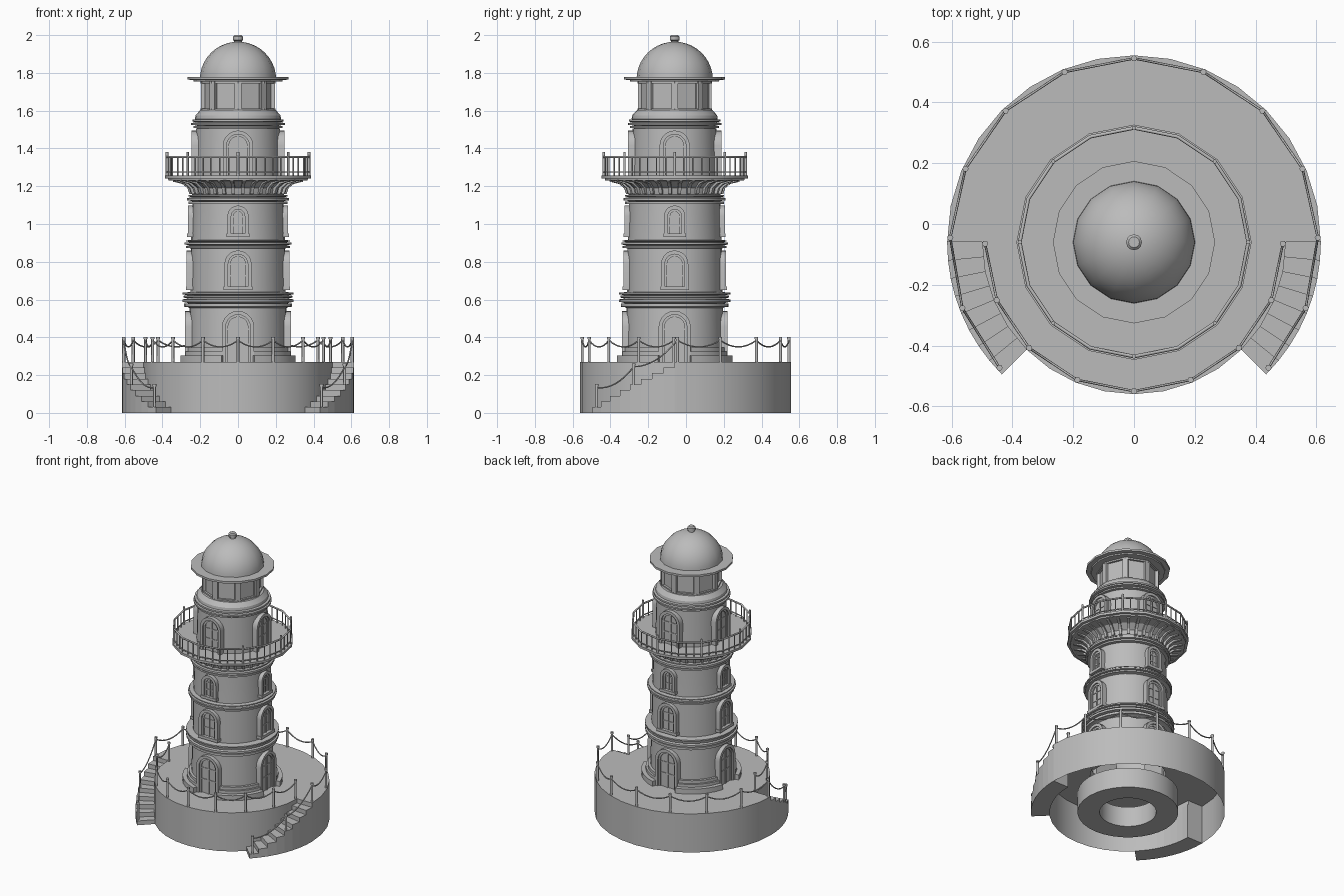
import bpy, bmesh
from math import sin, cos, pi, radians
from mathutils import Matrix, Vector

AXIS_Y = -0.06          # tower axis sits slightly forward of centre
cube = bpy.data.objects.get("Cube")
if cube:
    bpy.data.objects.remove(cube, do_unlink=True)

stone = bpy.data.materials.new("grey_stone")
stone.use_nodes = True
GREY = (0.5, 0.5, 0.5, 1)
stone.diffuse_color = GREY
stone.node_tree.nodes["Principled BSDF"].inputs["Base Color"].default_value = GREY


def polar(r, deg, z):
    return Vector((r * cos(radians(deg)), r * sin(radians(deg)), z))


def add(name, data):
    obj = bpy.data.objects.new(name, data)
    data.materials.append(stone)
    obj.location.y = AXIS_Y
    bpy.context.collection.objects.link(obj)
    return obj


def finish(name, bm, smooth=True, fix=True):
    if fix:
        bmesh.ops.recalc_face_normals(bm, faces=bm.faces)
    me = bpy.data.meshes.new(name)
    bm.to_mesh(me)
    bm.free()
    obj = add(name, me)
    if smooth:
        bpy.ops.object.select_all(action='DESELECT')
        obj.select_set(True)
        bpy.context.view_layer.objects.active = obj
        bpy.ops.object.shade_smooth_by_angle(angle=radians(30))
    return obj


def lathe(name, profile, sides=32, closed=False, smooth=True):
    """Revolve (radius, z) pairs around the tower axis."""
    bm = bmesh.new()
    pts = profile + profile[:1] if closed else profile
    vs = [bm.verts.new((max(r, 0), 0, z)) for r, z in pts]
    es = [bm.edges.new(p) for p in zip(vs, vs[1:])]
    bmesh.ops.spin(bm, geom=vs + es, axis=(0, 0, 1), cent=(0, 0, 0),
                   angle=2 * pi, steps=sides, use_duplicate=False)
    bmesh.ops.remove_doubles(bm, verts=bm.verts, dist=0.0004)
    return finish(name, bm, smooth)


def loft(bm, near, far):
    """Solid between two matching outlines."""
    a, b = [bm.verts.new(p) for p in near], [bm.verts.new(p) for p in far]
    bm.faces.new(a)
    bm.faces.new(b[::-1])
    for i in range(len(a)):
        j = (i + 1) % len(a)
        bm.faces.new((a[j], a[i], b[i], b[j]))


def sector(bm, r0, r1, a0, a1, z0, z1, n):
    angs = [a0 + (a1 - a0) * i / n for i in range(n + 1)]
    loft(bm, *[[polar(r1, a, z) for a in angs] + [polar(r0, a, z) for a in angs[::-1]]
               for z in (z0, z1)])


def slab(bm, pts, d0, d1, deg):
    """Extrude an upright (x, z) outline from depth d0 to d1, facing angle deg."""
    rot = Matrix.Rotation(radians(deg + 90), 3, 'Z')
    loft(bm, *[[rot @ Vector((x, -d, z)) for x, z in pts] for d in (d0, d1)])


def rect(x0, x1, z0, z1):
    return [(x0, z0), (x1, z0), (x1, z1), (x0, z1)]


def arch(w, z0, z1, n=10):
    return [(-w, z0)] + [(-w * cos(pi * i / n), z1 - w + w * sin(pi * i / n))
                         for i in range(n + 1)] + [(w, z0)]


def tubes(name, paths, radius, cyclic=False):
    cu = bpy.data.curves.new(name, 'CURVE')
    cu.dimensions = '3D'
    cu.bevel_depth, cu.bevel_resolution, cu.use_fill_caps = radius, 1, True
    for path in paths:
        sp = cu.splines.new('POLY')
        sp.points.add(len(path) - 1)
        sp.use_cyclic_u = cyclic
        for pt, co in zip(sp.points, path):
            pt.co = (*co, 1)
    return add(name, cu)


# ---- platform: wide back half, narrower front half, open underneath ----
DECK, OUT, INN = 0.27, 0.615, 0.5
STEP = 11.25
outline = [(OUT, i * STEP) for i in range(17)] + [(INN, 180 + i * STEP) for i in range(17)]
bm = bmesh.new()
top = [bm.verts.new(polar(r, a, DECK)) for r, a in outline]
low = [bm.verts.new(polar(r, a, 0)) for r, a in outline]
hole = [bm.verts.new(polar(0.24, a, DECK)) for r, a in outline]
for i in range(len(top)):
    j = (i + 1) % len(top)
    bm.faces.new((low[i], low[j], top[j], top[i]))
    bm.faces.new((top[i], top[j], hole[j], hole[i]))
finish("platform", bm)
lathe("foundation_ring", [(0.18, 0), (0.32, 0), (0.32, 0.14), (0.18, 0.14)], closed=True)

# ---- curved stairs on both sides ----
STEPS = 8
for name, start, sign in (("left_stairs", 0, -1), ("right_stairs", 180, 1)):
    bm = bmesh.new()
    w = 45 / STEPS
    for i in range(STEPS):
        sector(bm, INN - 0.005, OUT, start + sign * i * w, start + sign * (i + 1) * w,
               0, DECK * (STEPS - i) / (STEPS + 1), 1)
    finish(name, bm)

# ---- deck posts and sagging ropes ----
GAP = 22.5
back = [polar(0.605, 1.4 + i * (180 - 2.8) / 8, DECK) for i in range(9)]
front = [polar(0.49, 180.5 + i * (180 - 1) / 8, DECK) for i in range(9)]
stairs = [[polar(0.605, s + k * 1.4, DECK), polar(0.605, s - k * 21, 0.13),
           polar(0.605, s - k * 43, 0.02)] for s, k in ((0, 1), (180, -1))]
runs = [back, front] + stairs
feet = back + front + stairs[0][1:] + stairs[1][1:]
UP = Vector((0, 0, 0.13))
tubes("deck_posts", [[p, p + UP] for p in feet], 0.008)
tubes("deck_post_caps", [[p + UP * 0.93, p + UP * 1.02] for p in feet], 0.0105)
ropes = []
for run in runs:
    for a, b in zip(run, run[1:]):
        ropes.append([a.lerp(b, t / 8) + UP * 0.88 -
                      Vector((0, 0, 0.14 * (t / 8) * (1 - t / 8))) for t in range(9)])
tubes("deck_ropes", ropes, 0.004)

# ---- tower shaft with moulded bands ----
def band(r, z0, z1):
    return [(r - 0.02, z0), (r, z0 + 0.002), (r, z1 - 0.002), (r - 0.02, z1)]

shaft = [(0.262, DECK), (0.256, 0.555)]
shaft += band(0.285, 0.56, 0.58) + band(0.295, 0.585, 0.603) + band(0.288, 0.608, 0.622)
shaft += band(0.295, 0.625, 0.638) + [(0.252, 0.64), (0.25, 0.87)]
shaft += band(0.275, 0.872, 0.886) + band(0.282, 0.889, 0.903) + band(0.275, 0.905, 0.915)
shaft += [(0.248, 0.916), (0.242, 1.1)]
shaft += band(0.262, 1.105, 1.12) + band(0.27, 1.123, 1.14) + band(0.262, 1.143, 1.155)
shaft += [(0.243, 1.157), (0.25, 1.19), (0.29, 1.222), (0.365, 1.232)]
lathe("tower_shaft", shaft)
upper = [(0.228, 1.25), (0.222, 1.505)] + band(0.236, 1.507, 1.52) + band(0.248, 1.523, 1.537)
upper += band(0.242, 1.54, 1.555) + [(0.228, 1.557), (0.225, 1.575), (0.2, 1.603), (0, 1.603)]
lathe("upper_tower", upper)

# plinth split at the four doors
bm = bmesh.new()
for q in range(4):
    sector(bm, 0.24, 0.318, q * 90 + 16, q * 90 + 74, DECK, 0.305, 6)
    sector(bm, 0.24, 0.29, q * 90 + 17, q * 90 + 73, 0.305, 0.325, 6)
    sector(bm, 0.24, 0.277, q * 90 + 18, q * 90 + 72, 0.325, 0.345, 6)
finish("plinth", bm)

# ---- arched doors and windows on four sides ----
def opening(name, w, z0, z1, wall, sill):
    bm = bmesh.new()
    m = w - 0.02
    base = z0 if not sill else z0 + 0.015
    for deg in (0, 90, 180, 270):
        slab(bm, arch(w, z0, z1) + arch(m, z0, z1 - 0.02)[::-1], wall - 0.05, wall + 0.02, deg)
        slab(bm, arch(m, base, z1 - 0.02) + arch(m - 0.012, base, z1 - 0.032)[::-1],
             wall - 0.05, wall + 0.01, deg)
        slab(bm, arch(m, z0, z1 - 0.02), wall - 0.05, wall + 0.002, deg)
        slab(bm, rect(-0.005, 0.005, base, z1 - 0.025), wall - 0.01, wall + 0.008, deg)
        for t in (0.35, 0.64):
            z = z0 + (z1 - z0) * t
            slab(bm, rect(-m, m, z - 0.004, z + 0.004), wall - 0.01, wall + 0.006, deg)
        if sill:
            slab(bm, rect(-w - 0.004, w + 0.004, z0 - 0.004, z0 + 0.015),
                 wall - 0.05, wall + 0.024, deg)
    finish(name, bm)

opening("entrance_doors", 0.085, DECK, 0.54, 0.26, False)
opening("lower_windows", 0.072, 0.655, 0.86, 0.252, True)
opening("upper_windows", 0.056, 0.935, 1.098, 0.246, True)
opening("gallery_doors", 0.08, 1.255, 1.495, 0.227, False)

# ---- gallery: brackets, floor and railing ----
bm = bmesh.new()
bracket = [(0.24, 1.157), (0.258, 1.16), (0.268, 1.19), (0.295, 1.212), (0.345, 1.224),
           (0.345, 1.235), (0.24, 1.235)]
for i in range(32):
    rot = Matrix.Rotation(2 * pi * (i + 0.5) / 32, 3, 'Z')
    loft(bm, *[[rot @ Vector((r, s, z)) for r, z in bracket] for s in (-0.009, 0.009)])
finish("gallery_brackets", bm, smooth=False)
lathe("gallery_floor", [(0.2, 1.23), (0.368, 1.23), (0.37, 1.24), (0.387, 1.241),
                        (0.387, 1.257), (0.2, 1.257)], 16)
RAIL = 0.376
for name, z, r in (("gallery_top_rail", 1.355, 0.006), ("gallery_bottom_rail", 1.275, 0.004)):
    tubes(name, [[polar(RAIL, i * GAP, z) for i in range(16)]], r, True)
tubes("gallery_posts", [[polar(RAIL, i * 45, 1.25), polar(RAIL, i * 45, 1.38)]
                        for i in range(8)], 0.007)
bars = []
for i in range(16):
    a, b = polar(RAIL, i * GAP, 1.257), polar(RAIL, (i + 1) * GAP, 1.257)
    bars += [[a.lerp(b, t / 3), a.lerp(b, t / 3) + Vector((0, 0, 0.098))] for t in range(3)]
tubes("gallery_balusters", bars, 0.004)

# ---- lantern room, eave and dome ----
lathe("lantern_panes", [(0.183, 1.6), (0.183, 1.76)], 8)
lathe("lantern_sill", [(0.17, 1.6), (0.198, 1.6), (0.198, 1.612), (0.17, 1.612)], 8, True)
lathe("lantern_head", [(0.17, 1.745), (0.198, 1.745), (0.198, 1.757), (0.17, 1.757)], 8, True)
bm = bmesh.new()
for i in range(8):
    slab(bm, rect(-0.018, 0.018, 1.6, 1.757), 0.16, 0.195, i * 45)
    for s in (-1, 1):
        slab(bm, rect(s * 0.056 - 0.006, s * 0.056 + 0.006, 1.61, 1.747), 0.15, 0.174,
             i * 45 + GAP)
finish("lantern_posts", bm)
lathe("eave", [(0.17, 1.755), (0.235, 1.755), (0.237, 1.763), (0.267, 1.764),
               (0.267, 1.778), (0.17, 1.778)], 16)
lathe("dome", [(0.202 * cos(pi * i / 20), 1.765 + 0.2 * sin(pi * i / 20)) for i in range(11)], 16)
lathe("dome_knob", [(0.02, 1.95), (0.02, 1.97), (0.026, 1.973), (0.026, 1.992),
                    (0.018, 2.0), (0, 2.0)], 12)
